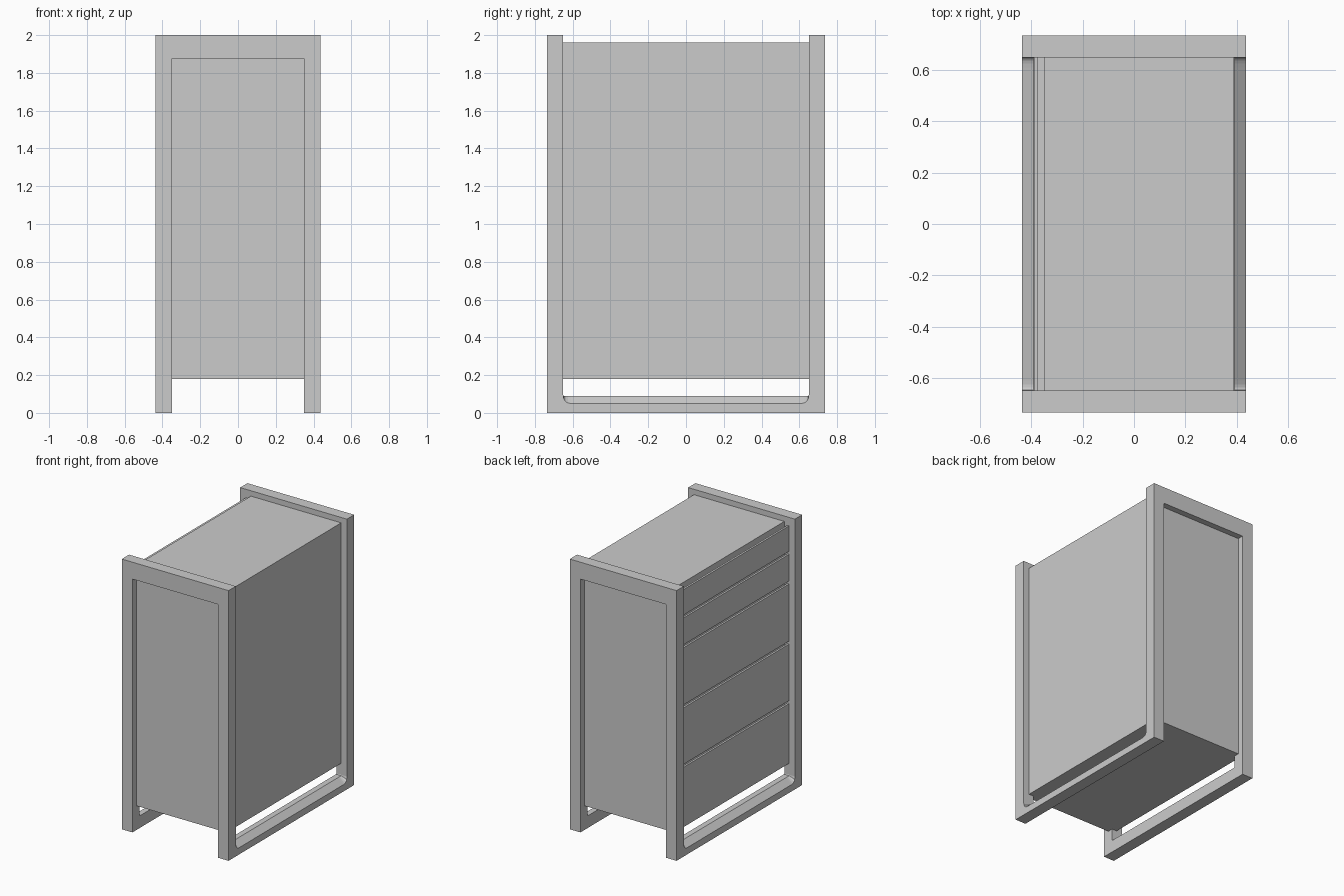
import bpy, bmesh

if "Cube" in bpy.data.objects:
    bpy.data.objects.remove(bpy.data.objects["Cube"])


def mesh_object(name, bm):
    bmesh.ops.recalc_face_normals(bm, faces=bm.faces)
    me = bpy.data.meshes.new(name)
    bm.to_mesh(me)
    bm.free()
    ob = bpy.data.objects.new(name, me)
    bpy.context.collection.objects.link(ob)
    return ob


def box(name, lo, hi):
    bm = bmesh.new()
    bmesh.ops.create_cube(bm, size=1)
    for v in bm.verts:
        v.co = [(a + b) / 2 + c * (b - a) for a, b, c in zip(lo, hi, v.co)]
    return mesh_object(name, bm)


def extrude_y(name, profile, y0, y1):
    """Extrude an xz profile along y."""
    bm = bmesh.new()
    f = bm.faces.new([bm.verts.new((x, y0, z)) for x, z in profile])
    r = bmesh.ops.extrude_face_region(bm, geom=[f])
    vs = [g for g in r["geom"] if isinstance(g, bmesh.types.BMVert)]
    bmesh.ops.translate(bm, verts=vs, vec=(0, y1 - y0, 0))
    return mesh_object(name, bm)


X, Y, H = 0.437, 0.735, 2.0      # outer half sizes and height
LX, LY = 0.35, 0.65              # inner leg faces

# End frames: two legs joined by a deep top rail
for s, end in ((-1, "front"), (1, "back")):
    ya, yb = sorted((s * LY, s * Y))
    box(end + "_right_leg", (LX, ya, 0), (X, yb, H))
    box(end + "_left_leg", (-X, ya, 0), (-LX, yb, H))
    box(end + "_top_rail", (-LX, ya, 1.875), (LX, yb, H))

# Floor rails: sloping outer edge with filleted ends
half = [(-0.65, 0.095), (-0.647, 0.075), (-0.638, 0.06), (-0.625, 0.052), (-0.61, 0.05)]
outline = half + [(-y, z) for y, z in reversed(half)]
for s, side in ((-1, "left"), (1, "right")):
    bm = bmesh.new()
    rows = []
    for y, z in outline:
        inner = max(z, 0.09)
        section = [(X, 0), (X, z), (0.392, inner), (LX, inner), (LX, 0)]
        rows.append([bm.verts.new((s * x, y, h)) for x, h in section])
    for a, b in zip(rows, rows[1:]):
        for i in range(5):
            j = (i + 1) % 5
            bm.faces.new((a[i], a[j], b[j], b[i]))
    bm.faces.new(rows[0])
    bm.faces.new(rows[-1])
    mesh_object(side + "_floor_rail", bm)

# Cabinet carcass, recessed inside the frames
box("cabinet_body", (-0.35, -0.69, 0.18), (0.39, 0.69, 1.96))

# Drawer fronts, each with a finger groove behind its top edge
gap = 0.022
levels = [0.18, 0.645, 1.085, 1.53, 1.75, 1.96]
for i, (z0, z1) in enumerate(zip(levels, levels[1:])):
    top = z1 - gap
    extrude_y("drawer_front_%d" % (i + 1),
              [(-0.39, z0), (-0.39, top), (-0.375, top), (-0.375, top - 0.035),
               (-0.345, top - 0.035), (-0.345, z0)], -LY, LY)
